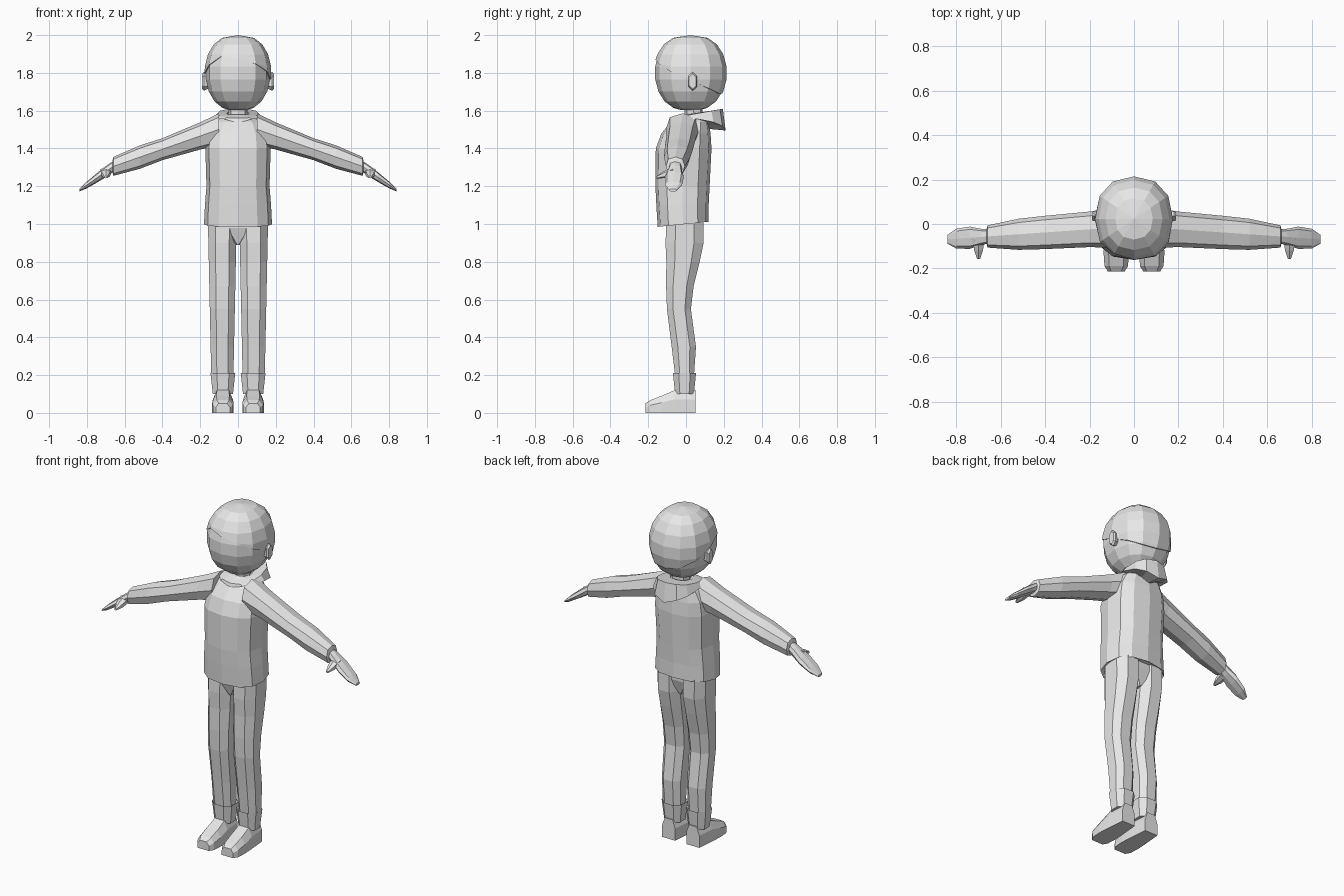
import bpy
import bmesh
from math import sin, cos, pi

default = bpy.data.objects.get("Cube")
if default:
    bpy.data.objects.remove(default, do_unlink=True)

grey = bpy.data.materials.new("plain grey")
grey.use_nodes = True
colour = (0.8, 0.8, 0.8, 1)
grey.diffuse_color = colour
grey.node_tree.nodes["Principled BSDF"].inputs["Base Color"].default_value = colour


def loft(name, rings, mirror=False, caps=True):
    """Skin a list of equal-sized point rings into a flat-shaded object."""
    bm = bmesh.new()
    rows = [[bm.verts.new(point) for point in ring] for ring in rings]
    count = len(rows[0])
    for lower, upper in zip(rows, rows[1:]):
        for i in range(count):
            j = (i + 1) % count
            bm.faces.new((lower[i], lower[j], upper[j], upper[i]))
    if caps:
        bm.faces.new(rows[0])
        bm.faces.new(rows[-1])
    bmesh.ops.remove_doubles(bm, verts=bm.verts, dist=0.001)
    bmesh.ops.recalc_face_normals(bm, faces=bm.faces)
    mesh = bpy.data.meshes.new(name)
    bm.to_mesh(mesh)
    bm.free()
    mesh.materials.append(grey)
    obj = bpy.data.objects.new(name, mesh)
    bpy.context.collection.objects.link(obj)
    if mirror:
        obj.modifiers.new("mirror", 'MIRROR').use_clip = True


def bent(value, power):
    """Raise to a power but keep the sign, to make round outlines squarer."""
    return abs(value) ** power * (1 if value >= 0 else -1)


def ring(axis, centre, a, b, sides=8, turn=0.0, power=0.8):
    """Rounded outline across the given axis, with half sizes a and b."""
    first, second = [i for i in range(3) if i != axis]
    points = []
    for i in range(sides):
        angle = 2 * pi * (i + turn) / sides
        point = list(centre)
        point[first] += a * bent(sin(angle), power)
        point[second] -= b * bent(cos(angle), power)
        points.append(point)
    return points


# Head: a slightly squared ball, longer from front to back than across
SIDES, ROWS = 12, 9


def head_point(k, z, grow=1.0):
    around = 2 * pi * k / SIDES
    height = min(1, abs(z - 1.8) / 0.2)
    size = grow * (1 - height ** 2) ** 0.38
    return (0.172 * size * bent(sin(around), 0.88),
            0.023 - 0.188 * size * bent(cos(around), 0.88), z)


levels = [1.8 - 0.197 * cos(pi * row / ROWS) for row in range(ROWS)] + [2.0]
loft("head", [[head_point(k, z) for k in range(SIDES)] for z in levels[:-2]])


# Hair: a cap with a slanted, notched fringe that dips towards the nape
def hairline(k):
    around = 2 * pi * k / SIDES
    notch = 0.02 if k == SIDES - 1 else 0
    return 1.78 + 0.09 * cos(around) - 0.02 * sin(around) + notch


hair = [[head_point(k, hairline(k), 0.96) for k in range(SIDES)]]
hair += [[head_point(k, max(z, hairline(k)), 1.03) for k in range(SIDES)]
         for z in levels[2:]]
loft("hair", hair, caps=False)

# Ears
loft("ears", [ring(0, (x, 0.035, 1.755), size / 2, size, sides=6)
              for x, size in ((0.15, 0.035), (0.18, 0.05), (0.19, 0.04))], mirror=True)

# Neck
loft("neck", [ring(2, (0, 0.04, z), 0.05, 0.047) for z in (1.52, 1.65)])

# Sweater body: height, half width, front depth, back depth
TORSO = [(1, 0.18, 0.15, 0.12), (1.1, 0.175, 0.157, 0.12), (1.2, 0.167, 0.162, 0.125),
         (1.4, 0.173, 0.16, 0.135), (1.48, 0.163, 0.13, 0.13),
         (1.54, 0.13, 0.08, 0.12), (1.58, 0.07, 0.02, 0.1)]
body = [ring(2, (0, (back - front) / 2, z), width, (front + back) / 2, sides=12)
        for z, width, front, back in TORSO]
for point in body[0]:
    point[2] += point[1] / 10
# The hem turns in and up around the hips
body.insert(0, [(x * 0.9, y * 0.9, z + 0.01) for x, y, z in body[0]])
loft("sweater_body", body)


# Sleeves hang along a straight slope: distance out, half depth, half height
def arm_centre(x, slope=0.35):
    return (x, -0.01 - 0.07 * x, 1.305 - slope * (x - 0.66))


SLEEVE = [(0.1, 0.09, 0.085), (0.2, 0.08, 0.072), (0.4, 0.075, 0.058),
          (0.52, 0.07, 0.062), (0.66, 0.05, 0.05), (0.665, 0.03, 0.03)]
loft("sleeves", [ring(0, arm_centre(x), depth, height) for x, depth, height in SLEEVE],
     mirror=True)

# Hands slope more steeply and flatten towards the fingertips
HAND = [(0.64, 0.03, 0.027), (0.69, 0.037, 0.03), (0.74, 0.05, 0.026),
        (0.8, 0.045, 0.018), (0.84, 0.02, 0.007)]
loft("hands", [ring(0, arm_centre(x, 0.7), depth, height) for x, depth, height in HAND],
     mirror=True)

# Thumbs
loft("thumbs", [ring(1, (0.7, y, 1.3 + y / 3), size, size * 0.8, sides=6)
                for y, size in ((-0.07, 0.03), (-0.12, 0.022), (-0.157, 0.008))],
     mirror=True)

# Collar: swept from the front point round to a raised flap at the back
STEPS = 6
collar = []
for step in range(STEPS + 1):
    s, c = [bent(wave(pi * step / STEPS), 0.85) for wave in (sin, cos)]
    low = 1.515 + 0.02 * c + 0.04 * s
    inner = (0.06 * s, 0.035 - 0.07 * c)
    collar.append([(*inner, 1.585 - 0.01 * c),
                   (0.11 * s, 0.06 - 0.135 * c, 1.585 - 0.025 * c),
                   (0.13 * s, 0.065 - 0.145 * c, low),
                   (*inner, low + 0.01)])
loft("collar", collar, mirror=True, caps=False)

# Trouser legs: height, front, back; they widen steadily towards the hips
LEG = [(1.02, -0.11, 0.1), (0.9, -0.115, 0.1), (0.8, -0.11, 0.078), (0.67, -0.11, 0.045),
       (0.55, -0.105, 0.03), (0.35, -0.08, 0.057), (0.19, -0.06, 0.045)]
loft("trouser_legs", [ring(2, (0.083, (front + back) / 2, z), 0.058 + 0.023 * z,
                           (back - front) / 2, turn=0.5) for z, front, back in LEG],
     mirror=True)

# Trouser hips narrow to a point between the legs
loft("trouser_hips", [ring(2, (0, -0.01, z), width, depth, turn=0.5)
                      for z, width, depth in ((1.03, 0.15, 0.1), (0.98, 0.12, 0.1),
                                              (0.89, 0.01, 0.07))])

# Turned cuffs at the ankles
loft("trouser_cuffs", [ring(2, (0.08, -0.008, z), size, size * 0.93, turn=0.5)
                       for z, size in ((0.2, 0.055), (0.21, 0.07), (0.1, 0.057))],
     mirror=True)

# Shoes: distance back, half width, top height, with bevelled upper edges
SHOE = [(0.05, 0.043, 0.12), (-0.06, 0.053, 0.12), (-0.13, 0.057, 0.09),
        (-0.19, 0.053, 0.067), (-0.215, 0.037, 0.05)]
OUTLINE = [(-1, 0), (-1, 0.6), (-0.6, 1), (0.6, 1), (1, 0.6), (1, 0)]
loft("shoes", [[(0.08 + side * width, y, rise * top) for side, rise in OUTLINE]
               for y, width, top in SHOE], mirror=True)
